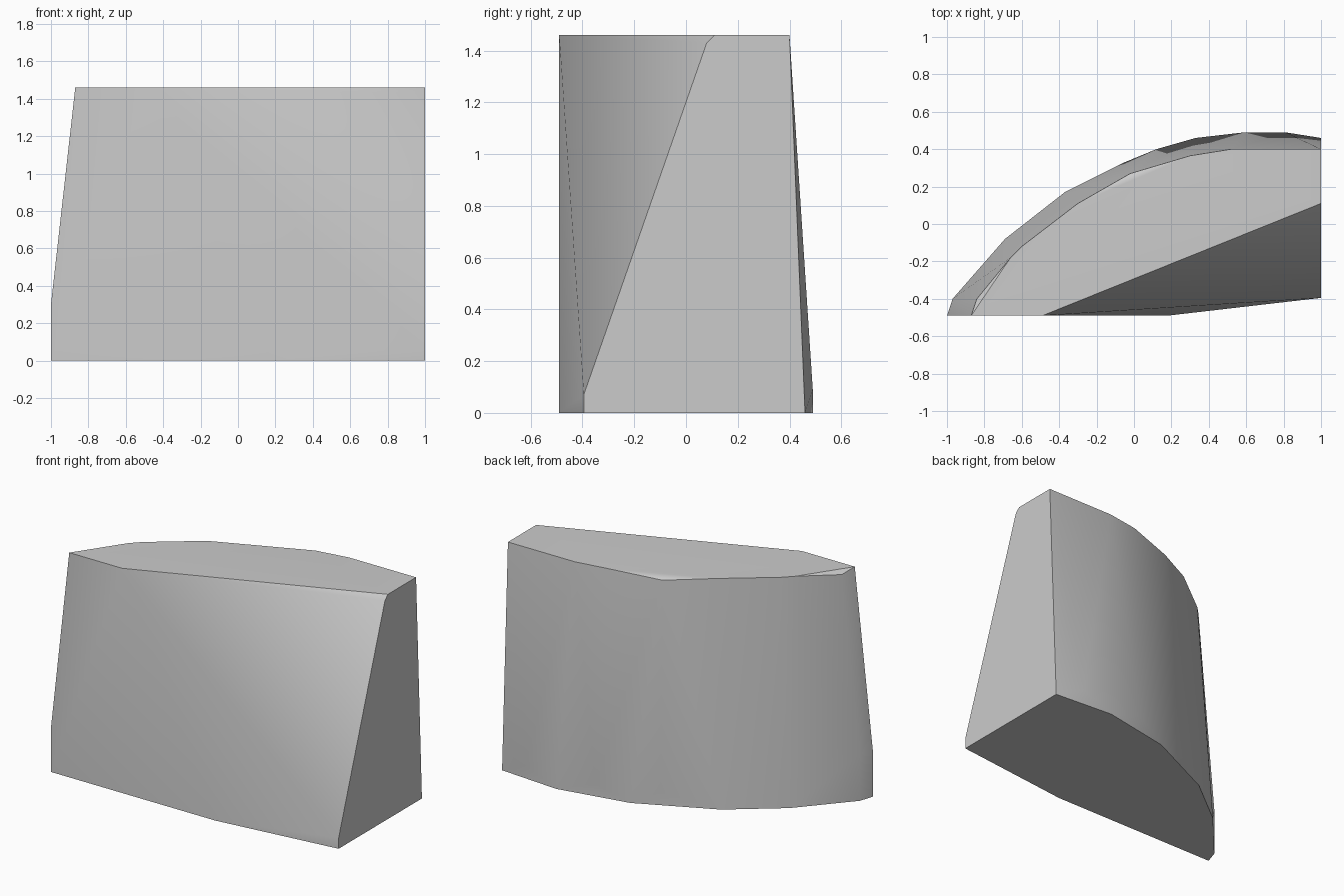
import bpy
import bmesh
import math

cube = bpy.data.objects.get("Cube")
if cube:
    bpy.data.objects.remove(cube, do_unlink=True)

TOP = 1.46

# Curved back and narrow end: footprint, flared rim and top outline
footprint = [(-1, -0.49), (-0.97, -0.4), (-0.69, -0.08), (-0.37, 0.17),
             (0.12, 0.4), (0.59, 0.49), (1, 0.46), (1, -0.395), (0.18, -0.49)]
low_rim = [(0.81, 0.49), (0.33, 0.46), (-0.05, 0.33)]
end_rim = [(-1, -0.49), (-0.97, -0.4)]
top_outline = [(-0.87, -0.49), (-0.66, -0.18), (-0.6, -0.12), (-0.3, 0.11),
               (0.3, 0.365), (0.52, 0.4), (1, 0.4), (1, 0.11), (-0.49, -0.49)]
chipped_rim = [(-0.84, -0.4), (-0.02, 0.27)]

rings = [(footprint, 0), (low_rim, 0.09), (end_rim, 0.3),
         (top_outline, TOP), (chipped_rim, TOP - 0.025)]

# Upper and lower breaks of the sloping front at the flat end
points = [(1, -0.395, 0.07), (1, 0.08, 1.43)]
points += [(x, y, z) for ring, z in rings for x, y in ring]

# Wrap the outlines into one faceted block
bm = bmesh.new()
for p in points:
    bm.verts.new(p)
hull = bmesh.ops.convex_hull(bm, input=bm.verts[:])
loose = {e for e in hull["geom_interior"] + hull["geom_unused"]
         if isinstance(e, bmesh.types.BMVert)}
bmesh.ops.delete(bm, geom=list(loose), context='VERTS')
bmesh.ops.dissolve_limit(bm, angle_limit=math.radians(0.5),
                         verts=bm.verts[:], edges=bm.edges[:])
bmesh.ops.recalc_face_normals(bm, faces=bm.faces[:])
mesh = bpy.data.meshes.new("curved_block")
bm.to_mesh(mesh)
bm.free()

block = bpy.data.objects.new("curved_block", mesh)
bpy.context.collection.objects.link(block)

# Plain light grey
grey = bpy.data.materials.new("light_grey")
grey.use_nodes = True
colour = (0.6, 0.6, 0.6, 1)
grey.diffuse_color = colour
grey.node_tree.nodes["Principled BSDF"].inputs["Base Color"].default_value = colour
mesh.materials.append(grey)

# Soft sides with crisp top, base and flat end
bpy.ops.object.select_all(action='DESELECT')
block.select_set(True)
bpy.context.view_layer.objects.active = block
bpy.ops.object.shade_smooth_by_angle(angle=math.radians(35))
